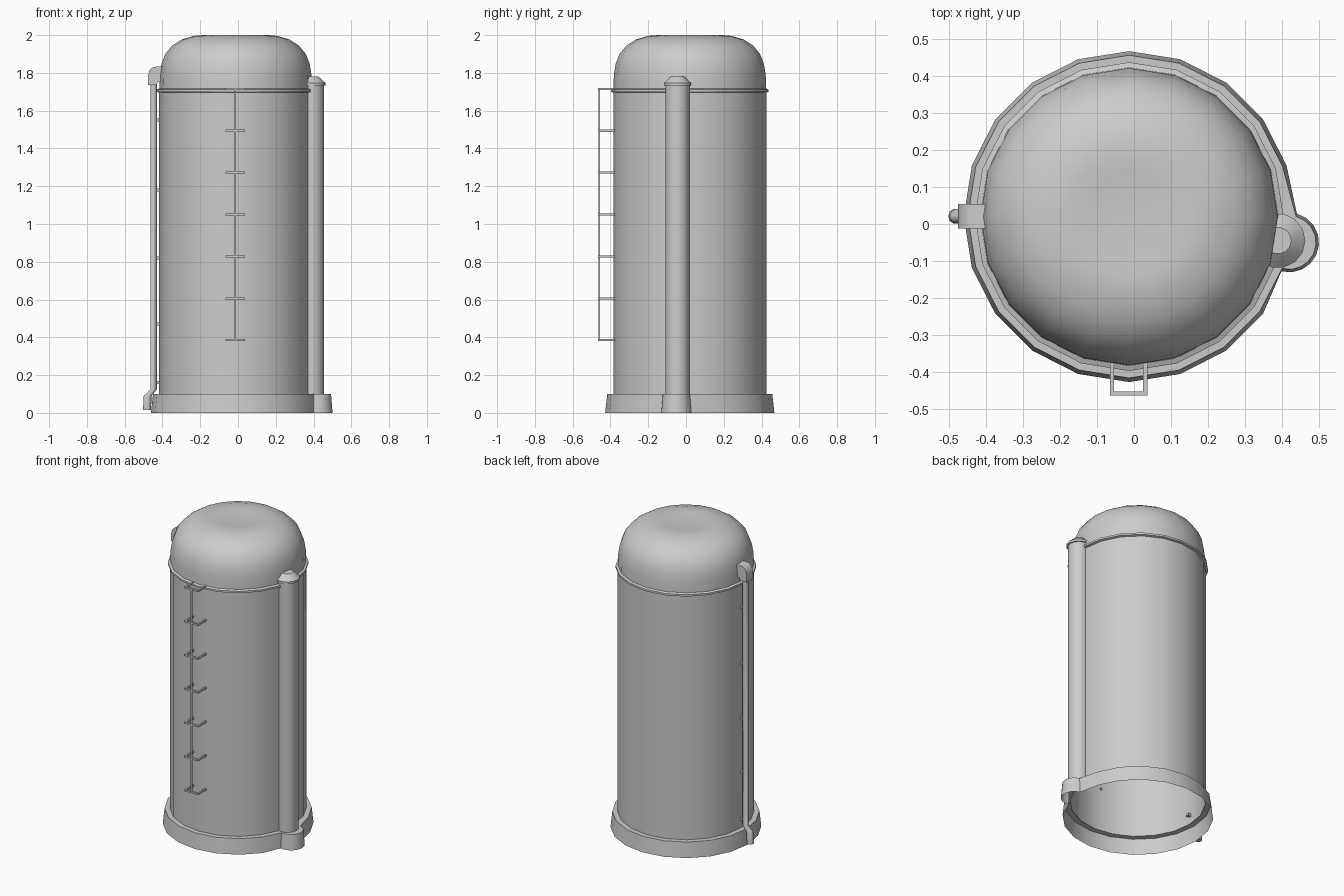
import bpy, bmesh
from math import sin, cos, pi, radians, atan2
from mathutils import Vector

if "Cube" in bpy.data.objects:
    bpy.data.objects.remove(bpy.data.objects["Cube"])

CX, CY = -0.013, 0.02      # axis of the tank
SIDES = 20


def finish(name, bm, angle=30):
    bmesh.ops.recalc_face_normals(bm, faces=bm.faces)
    me = bpy.data.meshes.new(name)
    bm.to_mesh(me)
    bm.free()
    ob = bpy.data.objects.new(name, me)
    bpy.context.collection.objects.link(ob)
    bpy.ops.object.select_all(action='DESELECT')
    bpy.context.view_layer.objects.active = ob
    ob.select_set(True)
    bpy.ops.object.shade_smooth_by_angle(angle=radians(angle))
    return ob


def skin(bm, loops):
    """Join closed loops of equal length with quads."""
    rows = [[bm.verts.new(p) for p in loop] for loop in loops]
    for a, b in zip(rows, rows[1:]):
        n = len(a)
        for i in range(n):
            bm.faces.new((a[i], a[(i + 1) % n], b[(i + 1) % n], b[i]))
    return rows


def ring(x, y, r, z, n):
    return [(x + r * cos(2 * pi * i / n), y + r * sin(2 * pi * i / n), z) for i in range(n)]


def lathe(name, profile, x=CX, y=CY, n=SIDES, cap_top=False, angle=30):
    bm = bmesh.new()
    rows = skin(bm, [ring(x, y, r, z, n) for r, z in profile])
    if cap_top:
        bm.faces.new(rows[-1])
    return finish(name, bm, angle)


def box(bm, lo, hi):
    v = bmesh.ops.create_cube(bm, size=1)['verts']
    lo, hi = Vector(lo), Vector(hi)
    for p in v:
        p.co = (lo + hi) / 2 + Vector(a * b for a, b in zip(p.co, hi - lo))


# tank wall, open underneath
lathe("tank_wall", [(0.405, 0.1), (0.405, 1.70)])

# thin lip under the dome
lathe("rim_lip", [(0.403, 1.695), (0.418, 1.70), (0.418, 1.712), (0.403, 1.718)])

# rounded dome
lathe("dome", [(0.404, 1.71), (0.402, 1.79), (0.392, 1.85), (0.372, 1.90), (0.335, 1.945),
               (0.285, 1.977), (0.22, 1.996), (0.17, 2.0), (0.12, 1.996), (0.06, 1.992)],
      cap_top=True)


# hollow base skirt with a bulge around the side column
def base_outline(r, bulge, z):
    bx, by = 0.42, -0.05
    pts = [(bx + bulge * cos(radians(a)), by + bulge * sin(radians(a)), z)
           for a in range(-105, 80, 20)]
    for i in range(1, SIDES - 1):
        a = 2 * pi * i / SIDES
        pts.append((CX + r * cos(a), CY + r * sin(a), z))
    return pts


bm = bmesh.new()
bottom = base_outline(0.448, 0.081, 0)
top = base_outline(0.437, 0.073, 0.1)
inner = []
for x, y, z in top:
    a = atan2(y - CY, x - CX)
    inner.append((CX + 0.401 * cos(a), CY + 0.401 * sin(a), z))
skin(bm, [bottom, top, inner])
finish("base_skirt", bm)

# side column and its tapered cap
COL = dict(x=0.39, y=-0.045, n=14)
lathe("side_column", [(0.066, 0.1), (0.066, 1.74)], **COL)
lathe("column_cap", [(0.06, 1.732), (0.074, 1.732), (0.074, 1.746), (0.046, 1.772), (0.036, 1.78)],
      cap_top=True, **COL)

# ladder: U-shaped rungs on one upright rod
bm = bmesh.new()
T = 0.0055
for i in range(7):
    z = 0.385 + i * 0.2217
    box(bm, (-0.065, -0.465, z - T), (0.036, -0.453, z + T))
    for x in (-0.065, 0.025):
        box(bm, (x, -0.455, z - T), (x + 0.011, -0.37, z + T))
box(bm, (-0.019, -0.463, 0.385), (-0.011, -0.455, 1.715))
finish("ladder", bm)

# drain pipe with kicked-out foot
bm = bmesh.new()
path = [(-0.482, 0.015, 0.021), (-0.478, 0.09, 0.021), (-0.447, 0.125, 0.0175), (-0.447, 1.75, 0.0175)]
rows = skin(bm, [ring(x, 0.021, r, z, 10) for x, z, r in path])
bm.faces.new(rows[0])
finish("drain_pipe", bm, 40)

# brackets tying the pipe to the wall
bm = bmesh.new()
for z in (0.16, 0.47, 0.82, 1.18, 1.55):
    box(bm, (-0.45, 0.011, z - 0.008), (-0.395, 0.031, z + 0.008))
finish("pipe_brackets", bm)

# rounded hood over the pipe top
bm = bmesh.new()
prof = [(-0.477, 1.735), (-0.477, 1.785), (-0.468, 1.815), (-0.448, 1.832), (-0.395, 1.834),
        (-0.395, 1.755), (-0.425, 1.75), (-0.43, 1.735)]
rows = skin(bm, [[(x, y, z) for x, z in prof] for y in (-0.012, 0.054)])
bm.faces.new(rows[0])
bm.faces.new(rows[1])
finish("pipe_hood", bm, 45)
